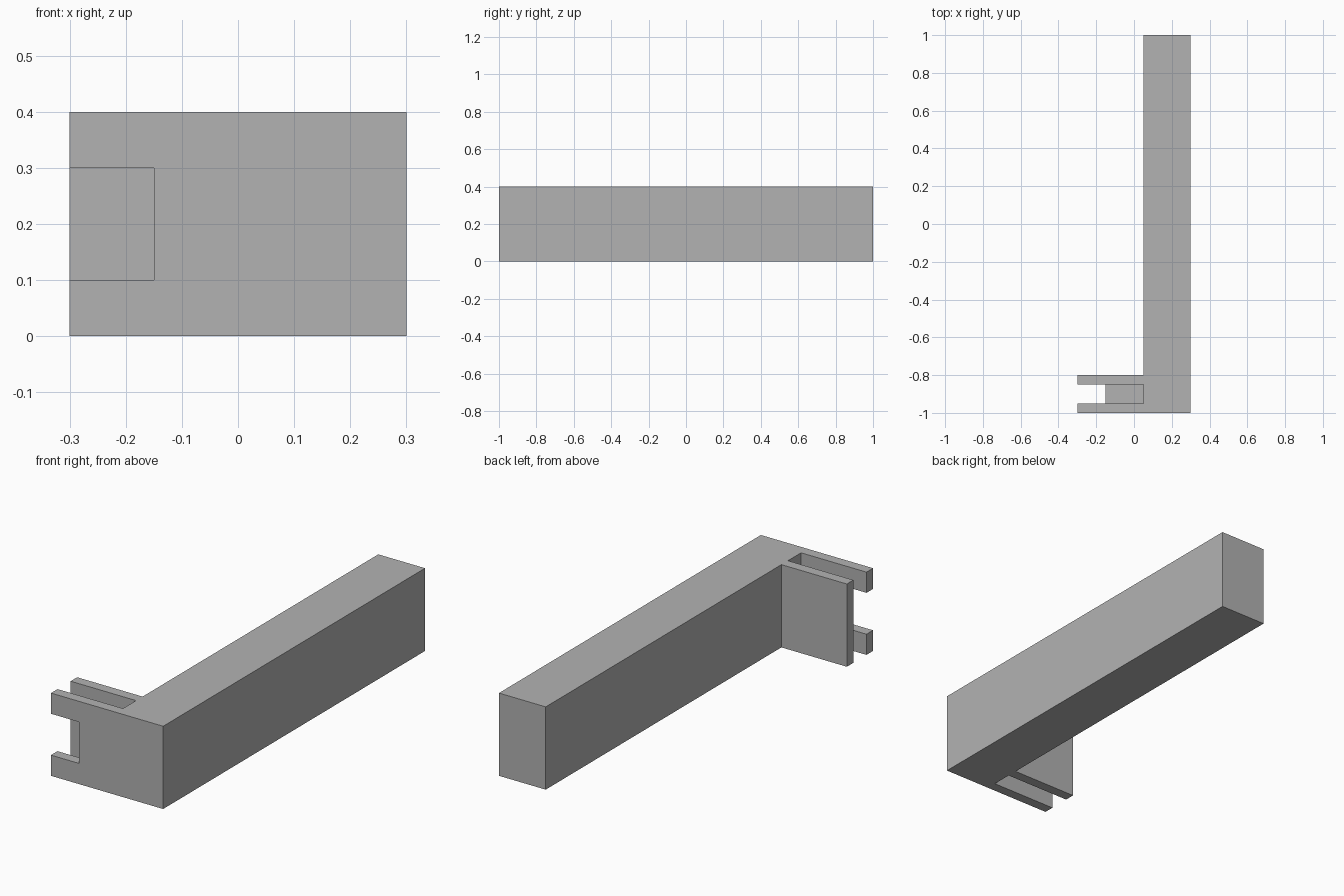
import bpy
import bmesh
from mathutils import Vector

cube = bpy.data.objects.get("Cube")
if cube:
    bpy.data.objects.remove(cube, do_unlink=True)

grey = bpy.data.materials.new("plain grey")
grey.use_nodes = True
grey.diffuse_color = (0.448, 0.448, 0.448, 1)
grey.node_tree.nodes["Principled BSDF"].inputs["Base Color"].default_value = grey.diffuse_color


def prism(name, outline, z0, z1):
    """Extrude an outline in the ground plane from z0 to z1."""
    bm = bmesh.new()
    base = bm.faces.new([bm.verts.new((x, y, z0)) for x, y in outline])
    top = bmesh.ops.extrude_face_region(bm, geom=[base])["geom"]
    bmesh.ops.translate(bm, vec=Vector((0, 0, z1 - z0)),
                        verts=[v for v in top if isinstance(v, bmesh.types.BMVert)])
    # The extrusion may leave the base face in place or remove it
    bm.normal_update()
    if not any(all(abs(v.co.z - z0) < 1e-6 for v in f.verts) for f in bm.faces):
        bm.faces.new([v for v in bm.verts if abs(v.co.z - z0) < 1e-6])
    bmesh.ops.recalc_face_normals(bm, faces=bm.faces)
    mesh = bpy.data.meshes.new(name)
    bm.to_mesh(mesh)
    bm.free()
    mesh.materials.append(grey)
    obj = bpy.data.objects.new(name, mesh)
    bpy.context.collection.objects.link(obj)
    return obj


def rect(x0, x1, y0, y1):
    return [(x0, y0), (x1, y0), (x1, y1), (x0, y1)]


# Long bar with two parallel plates reaching out at its front end
beam = prism("beam_with_plates", [
    (0.3, -1), (0.3, 1), (0.05, 1), (0.05, -0.8), (-0.3, -0.8), (-0.3, -0.85),
    (0.05, -0.85), (0.05, -0.95), (-0.3, -0.95), (-0.3, -1)], 0, 0.4)

# Notch through the front plate, leaving an upper and a lower prong
cutter = prism("notch_cutter", rect(-0.5, -0.15, -1.1, -0.9), 0.1, 0.3)
cutter.hide_render = True
cutter.hide_viewport = True
notch = beam.modifiers.new("notch", 'BOOLEAN')
notch.operation = 'DIFFERENCE'
notch.solver = 'EXACT'
notch.object = cutter

# Tongue between the plates, ending level with the notch
prism("tongue", rect(-0.15, 0.05, -0.95, -0.85), 0.1, 0.3)
